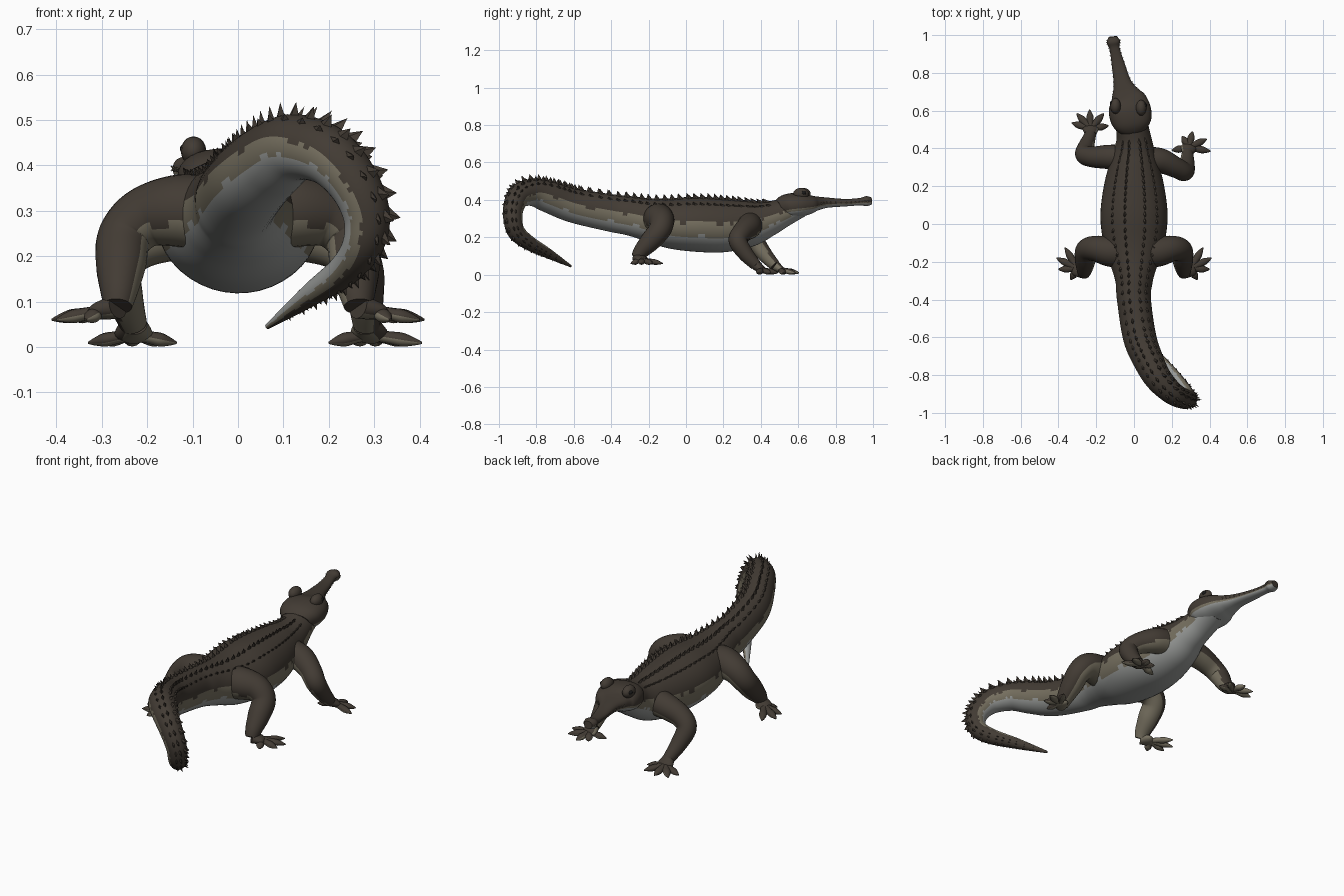
import bpy, bmesh, math
from mathutils import Vector

if "Cube" in bpy.data.objects:
    bpy.data.objects.remove(bpy.data.objects["Cube"])

def material(name, rgb):
    m = bpy.data.materials.new(name)
    m.diffuse_color = (*rgb, 1)
    m.use_nodes = True
    m.node_tree.nodes["Principled BSDF"].inputs["Base Color"].default_value = m.diffuse_color
    return m

MATS = [material("dark_brown_hide", (0.055, 0.044, 0.034)),
        material("taupe_flank", (0.18, 0.16, 0.115)),
        material("grey_belly", (0.31, 0.32, 0.31)),
        material("black_eye", (0.01, 0.01, 0.01))]

def spline(pts, sub):
    # Catmull-Rom through rows of numbers
    out = []
    n = len(pts)
    for i in range(n - 1):
        a, b, c, d = pts[max(i - 1, 0)], pts[i], pts[i + 1], pts[min(i + 2, n - 1)]
        for k in range(sub):
            t = k / sub
            out.append([0.5 * (2 * q + (r - p) * t + (2 * p - 5 * q + 4 * r - s) * t * t
                               + (3 * q - p - 3 * r + s) * t ** 3)
                        for p, q, r, s in zip(a, b, c, d)])
    out.append(list(pts[-1]))
    return out

def tube(bm, pts, rule, sides=24, sub=6, power=1.0):
    # sweep an (elliptical) section along x, y, z, half_width, half_height rows
    rows = spline([p if len(p) == 5 else (*p, p[3]) for p in pts], sub)
    pos = [Vector(r[:3]) for r in rows]
    up, frames, rings = Vector((0, 0, 1)), [], []
    for i, r in enumerate(rows):
        t = (pos[min(i + 1, len(pos) - 1)] - pos[max(i - 1, 0)]).normalized()
        up = (up - t * up.dot(t)).normalized()
        side = t.cross(up)
        frames.append((pos[i], t, up.copy(), side, max(r[3], 0.002), max(r[4], 0.002)))
        ring = []
        for k in range(sides):
            a = 2 * math.pi * k / sides
            c, s = math.cos(a), math.sin(a)
            c = math.copysign(abs(c) ** power, c)
            s = math.copysign(abs(s) ** power, s)
            ring.append(bm.verts.new(pos[i] + side * c * frames[-1][4] + up * s * frames[-1][5]))
        rings.append(ring)
    for i in range(len(rings) - 1):
        for k in range(sides):
            j = (k + 1) % sides
            f = bm.faces.new((rings[i][k], rings[i][j], rings[i + 1][j], rings[i + 1][k]))
            a = 2 * math.pi * (k + 0.5) / sides
            d = frames[i][3] * math.cos(a) + frames[i][2] * math.sin(a)
            f.material_index = rule(d, math.sin(a), i)
            f.smooth = True
    for ring in (rings[0], rings[-1]):
        bm.faces.new(ring).material_index = rule(Vector((0, 0, 1)), 1, 0)
    return frames

def finish(bm, name):
    bmesh.ops.recalc_face_normals(bm, faces=bm.faces[:])
    me = bpy.data.meshes.new(name)
    bm.to_mesh(me)
    bm.free()
    for m in MATS:
        me.materials.append(m)
    ob = bpy.data.objects.new(name, me)
    bpy.context.collection.objects.link(ob)
    return ob

def spike(bm, p, t, n, s, l, w, h, mat=0, lean=0.8):
    base = [bm.verts.new(p + v - n * 0.006) for v in (t * l, s * w, -t * l, -s * w)]
    tip = bm.verts.new(p + n * h + t * l * lean)
    for i in range(4):
        bm.faces.new((base[i], base[(i + 1) % 4], tip)).material_index = mat
    bm.faces.new(base).material_index = mat

# body, neck and curled tail
def body_rule(d, s, i):
    w = 0.06 * math.sin(i * 0.55) + 0.04 * math.sin(i * 1.7)
    return 0 if s > 0.12 + w else (1 if s > -0.42 + w else 2)

BODY = [(-.02, .62, .365, .085, .055), (-.01, .52, .33, .086, .076), (0, .44, .30, .095, .095),
        (0, .34, .275, .125, .125), (0, .2, .265, .16, .145), (0, .05, .27, .178, .147),
        (0, -.08, .275, .165, .135), (0, -.2, .295, .13, .115), (0, -.3, .315, .1, .105),
        (0, -.4, .33, .09, .1), (.03, -.6, .37, .088, .092), (.08, -.73, .415, .08, .085),
        (.13, -.82, .44, .072, .073), (.2, -.892, .42, .062, .065), (.255, -.922, .36, .055, .057),
        (.283, -.925, .29, .05, .052), (.275, -.905, .225, .047, .045), (.235, -.84, .17, .04, .036),
        (.16, -.74, .115, .028, .025), (.065, -.615, .045, .006, .006)]
bm = bmesh.new()
frames = tube(bm, BODY, body_rule, 40, 8)
finish(bm, "body_and_tail")

# rows of pointed scutes along back and tail
bm = bmesh.new()
for phi, gain in ((0.3, 1), (-0.3, 1), (0.72, 0.5), (-0.72, 0.5)):
    travelled, last = 0, None
    for p, t, u, s, hw, hh in frames:
        if last is not None:
            travelled += (p - last).length
        last = p
        if travelled < 0.033 or (p.y > 0.47 and p.z > 0.25) or hh < 0.012:
            continue
        travelled = 0
        n = (u * math.cos(phi) / hh + s * math.sin(phi) / hw).normalized()
        q = p + u * math.cos(phi) * hh + s * math.sin(phi) * hw
        spike(bm, q, t, n, t.cross(n), min(0.02, hh * 0.4), 0.009 * min(1, hh / 0.06),
              min(0.027, hh * 0.42) * gain)
finish(bm, "back_scutes")

# head with long slender snout
HEAD = [(-.005, .5, .35, .075, .052), (-.012, .54, .365, .105, .065), (-.022, .6, .372, .112, .066),
        (-.032, .65, .375, .1, .054), (-.045, .69, .38, .075, .04), (-.062, .75, .385, .047, .028),
        (-.085, .85, .385, .034, .02), (-.103, .93, .39, .027, .02), (-.109, .965, .393, .035, .027),
        (-.112, .992, .395, .022, .019)]
bm = bmesh.new()
hframes = tube(bm, HEAD, lambda d, s, i: 0 if s > -0.1 else (1 if s > -0.4 else 2), 32, 7, 0.85)
finish(bm, "head_and_snout")

# small teeth along both jaws
bm = bmesh.new()
for p, t, u, s, hw, hh in hframes[30:-5:2]:
    for sg in (-1, 1):
        for v in (-1, 1):
            spike(bm, p + s * sg * hw * 0.97, t, (s * sg + u * v * 0.9).normalized(), u,
                  0.005, 0.005, 0.009, 1, 0)
finish(bm, "teeth")

# raised brows and eyes
def ball(bm, c, r, mat):
    res = bmesh.ops.create_uvsphere(bm, u_segments=16, v_segments=10, radius=1)
    for v in res["verts"]:
        v.co = Vector(c) + Vector([a * b for a, b in zip(v.co, r)])
        for f in v.link_faces:
            f.material_index = mat
            f.smooth = True

bm = bmesh.new()
for x, y, sg in ((-.098, .625, -1), (.038, .615, 1)):
    ball(bm, (x, y, .432), (.028, .042, .032), 0)
    ball(bm, (x + sg * .019, y + .014, .437), (.011, .014, .011), 3)
finish(bm, "brows_and_eyes")

# legs with webless toes; the leg paths end at the wrist or ankle
def leg(name, side, path, palm, tips, low):
    bm = bmesh.new()
    axis = Vector((side * 0.65, 0, 0.76))
    rule = lambda d, s, i: 0 if d.dot(axis) > -0.2 else 1
    tube(bm, path, rule, 24, 7)
    a, b = Vector(path[-1][:3]), Vector(palm)
    e = b + (b - a).normalized() * 0.02
    tube(bm, [(*a, .03, .028), (*b, .042, .02), (*e, .02, .012)], rule, 20, 5)
    for x, y in tips:
        t = Vector((x, y, low))
        at = lambda f, r: (*(b.lerp(t, f)), r, r * 0.8)
        tube(bm, [at(0, .016), at(.35, .017), at(.62, .019), at(.85, .011), at(1, .003)],
             rule, 12, 4)
    finish(bm, name)

leg("front_leg_right", 1,
    [(.05, .34, .27, .07), (.14, .335, .255, .066), (.22, .3, .225, .055), (.268, .278, .18, .05),
     (.28, .32, .11, .041), (.283, .375, .05, .03)],
    (.29, .405, .028), [(.2, .39), (.255, .465), (.31, .49), (.385, .45), (.405, .385)], .009)
leg("front_leg_left", -1,
    [(-.05, .35, .27, .07), (-.14, .355, .255, .064), (-.22, .355, .225, .055), (-.262, .37, .18, .05),
     (-.25, .42, .11, .041), (-.23, .475, .05, .03)],
    (-.23, .505, .028), [(-.33, .535), (-.303, .585), (-.235, .605), (-.16, .585), (-.135, .52)], .009)
for name, s in (("left", -1), ("right", 1)):
    leg("hind_leg_" + name, s,
        [(s * .05, -.15, .29, .085), (s * .13, -.145, .3, .08), (s * .205, -.13, .285, .068),
         (s * .25, -.14, .24, .06), (s * .258, -.19, .18, .055), (s * .262, -.24, .125, .042),
         (s * .265, -.262, .09, .032)],
        (s * .3, -.235, .08),
        [(s * .365, -.125), (s * .41, -.18), (s * .4, -.24), (s * .335, -.295)], .06)
